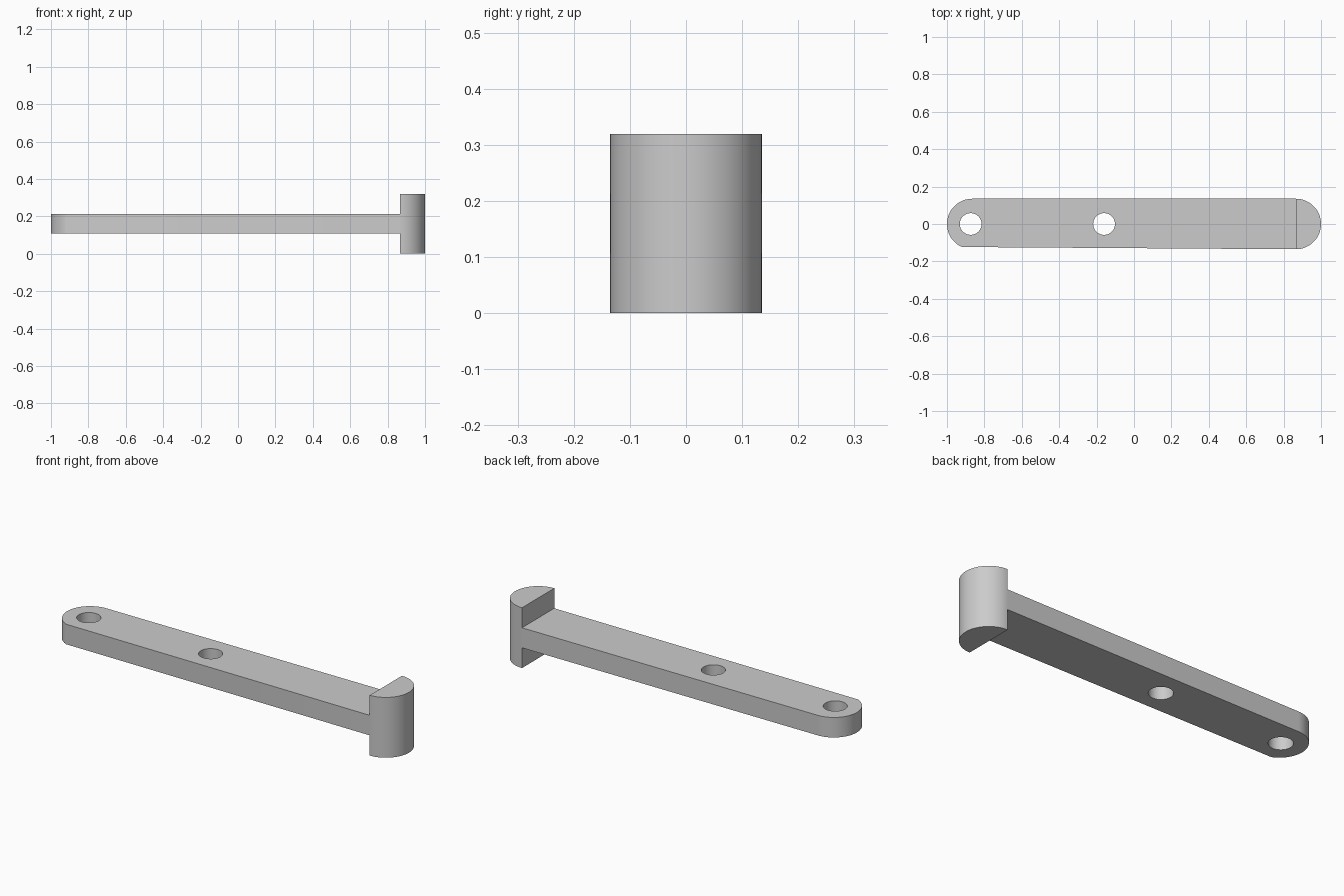
import bpy, bmesh, math

if "Cube" in bpy.data.objects:
    bpy.data.objects.remove(bpy.data.objects["Cube"])

R = 0.135            # radius of both rounded ends
END = 0.865          # distance of both end centres from the middle
FRONT = -0.123       # front edge of the bar at its rounded end

grey = bpy.data.materials.new("plain grey")
grey.use_nodes = True
colour = (0.6, 0.6, 0.6, 1)
grey.diffuse_color = colour
grey.node_tree.nodes["Principled BSDF"].inputs["Base Color"].default_value = colour


def arc(cx, start, stop, steps=48):
    angles = [start + (stop - start) * i / steps for i in range(steps + 1)]
    return [(cx + R * math.cos(a), R * math.sin(a)) for a in angles]


def prism(name, outline, z0, z1):
    """Extrude a flat outline from z0 up to z1."""
    bm = bmesh.new()
    base = bm.faces.new([bm.verts.new((x, y, z0)) for x, y in outline])
    top = bmesh.ops.extrude_face_region(bm, geom=[base])["geom"]
    verts = [v for v in top if isinstance(v, bmesh.types.BMVert)]
    bmesh.ops.translate(bm, verts=verts, vec=(0, 0, z1 - z0))
    bmesh.ops.recalc_face_normals(bm, faces=bm.faces)
    mesh = bpy.data.meshes.new(name)
    bm.to_mesh(mesh)
    bm.free()
    mesh.materials.append(grey)
    obj = bpy.data.objects.new(name, mesh)
    bpy.context.collection.objects.link(obj)
    return obj


def smooth(obj):
    bpy.ops.object.select_all(action="DESELECT")
    obj.select_set(True)
    bpy.context.view_layer.objects.active = obj
    bpy.ops.object.shade_smooth_by_angle(angle=math.radians(30))


# Flat bar: rounded end clipped by the slightly tapered front edge
clip = math.pi + math.asin(-FRONT / R)
bar = prism("bar", arc(-END, math.pi / 2, clip) + [(END, -R), (END, R)], 0.107, 0.213)

# Two through holes
for name, x in (("end_hole_cutter", -0.873), ("middle_hole_cutter", -0.16)):
    bpy.ops.mesh.primitive_cylinder_add(vertices=48, radius=0.058, depth=0.4,
                                        location=(x, 0, 0.16))
    cutter = bpy.context.object
    cutter.name = name
    cutter.data.materials.append(grey)
    cut = bar.modifiers.new(name, "BOOLEAN")
    cut.operation = "DIFFERENCE"
    cut.solver = "EXACT"
    cut.object = cutter
    bpy.context.view_layer.objects.active = bar
    bpy.ops.object.modifier_apply(modifier=cut.name)
    bpy.data.objects.remove(cutter)
smooth(bar)

# Half-round upright head
head = prism("half_round_head", arc(END, -math.pi / 2, math.pi / 2), 0, 0.319)
smooth(head)
